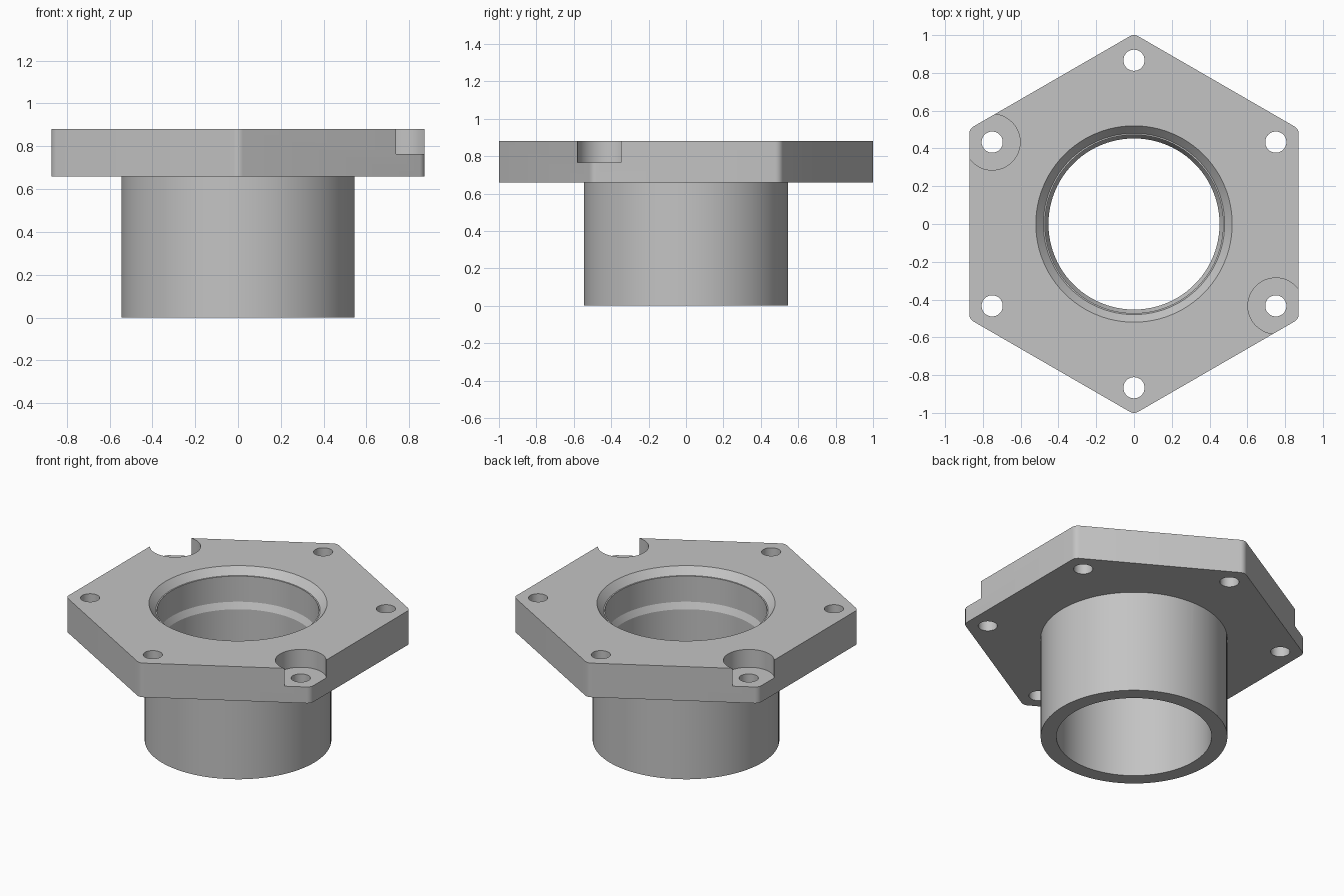
import bpy, bmesh, math
from mathutils import Vector

cube = bpy.data.objects.get("Cube")
if cube:
    bpy.data.objects.remove(cube, do_unlink=True)

BASE, TOP = 0.66, 0.88       # flange underside and top
APOTHEM, ROUND = 0.872, 0.045
SEGMENTS = 96

metal = bpy.data.materials.new("light grey metal")
metal.use_nodes = True
metal.diffuse_color = (0.55, 0.55, 0.55, 1)
metal.node_tree.nodes["Principled BSDF"].inputs["Base Color"].default_value = metal.diffuse_color


def make_object(name, bm):
    bmesh.ops.recalc_face_normals(bm, faces=bm.faces)
    mesh = bpy.data.meshes.new(name)
    bm.to_mesh(mesh)
    bm.free()
    mesh.materials.append(metal)
    obj = bpy.data.objects.new(name, mesh)
    bpy.context.collection.objects.link(obj)
    return obj


def lathe(name, profile, center=(0, 0), segments=SEGMENTS):
    """Closed solid of revolution from (radius, height) rings, bottom to top."""
    bm = bmesh.new()
    rings = []
    for radius, z in profile:
        angles = [2 * math.pi * i / segments for i in range(segments)]
        rings.append([bm.verts.new((center[0] + radius * math.cos(a),
                                    center[1] + radius * math.sin(a), z)) for a in angles])
    for low, high in zip(rings, rings[1:]):
        for i in range(segments):
            j = (i + 1) % segments
            bm.faces.new((low[i], low[j], high[j], high[i]))
    bm.faces.new(rings[0])
    bm.faces.new(rings[-1])
    return make_object(name, bm)


def combine(target, tool, operation):
    mod = target.modifiers.new(tool.name, 'BOOLEAN')
    mod.operation, mod.solver, mod.object = operation, 'EXACT', tool
    bpy.context.view_layer.objects.active = target
    bpy.ops.object.modifier_apply(modifier=mod.name)
    bpy.data.objects.remove(tool, do_unlink=True)


# Hexagonal flange with rounded corners
bm = bmesh.new()
outline = []
corner_distance = (APOTHEM - ROUND) / math.cos(math.pi / 6)
for k in range(6):
    direction = math.radians(30 + 60 * k)
    for step in range(7):
        a = direction + math.radians(-30 + 10 * step)
        outline.append(bm.verts.new((corner_distance * math.cos(direction) + ROUND * math.cos(a),
                                     corner_distance * math.sin(direction) + ROUND * math.sin(a),
                                     BASE)))
face = bm.faces.new(outline)
extruded = bmesh.ops.extrude_face_region(bm, geom=[face])
bmesh.ops.translate(bm, vec=Vector((0, 0, TOP - BASE)),
                    verts=[v for v in extruded["geom"] if isinstance(v, bmesh.types.BMVert)])
flange = make_object("flanged_sleeve", bm)

# Round sleeve below the flange
combine(flange, lathe("sleeve", [(0.545, 0), (0.545, 0.75)]), 'UNION')

# Stepped bore with a tapered seat and a chamfered mouth
bore = [(0.453, -0.1), (0.453, 0.63), (0.472, 0.67), (0.472, 0.835),
        (0.48, 0.835), (0.52, TOP), (0.52, 1)]
combine(flange, lathe("bore", bore), 'DIFFERENCE')

# Bolt holes, with round pockets at two opposite corners
for k in range(6):
    a = math.radians(30 + 60 * k)
    spot = (0.867 * math.cos(a), 0.867 * math.sin(a))
    combine(flange, lathe("bolt_hole", [(0.056, 0.5), (0.056, 1)], spot, 40), 'DIFFERENCE')
    if k in (2, 5):
        combine(flange, lathe("pocket", [(0.148, 0.765), (0.148, 1)], spot, 64), 'DIFFERENCE')

# Smooth curved walls, sharp edges
bpy.ops.object.select_all(action='DESELECT')
flange.select_set(True)
bpy.context.view_layer.objects.active = flange
bpy.ops.object.shade_smooth_by_angle(angle=math.radians(25))
